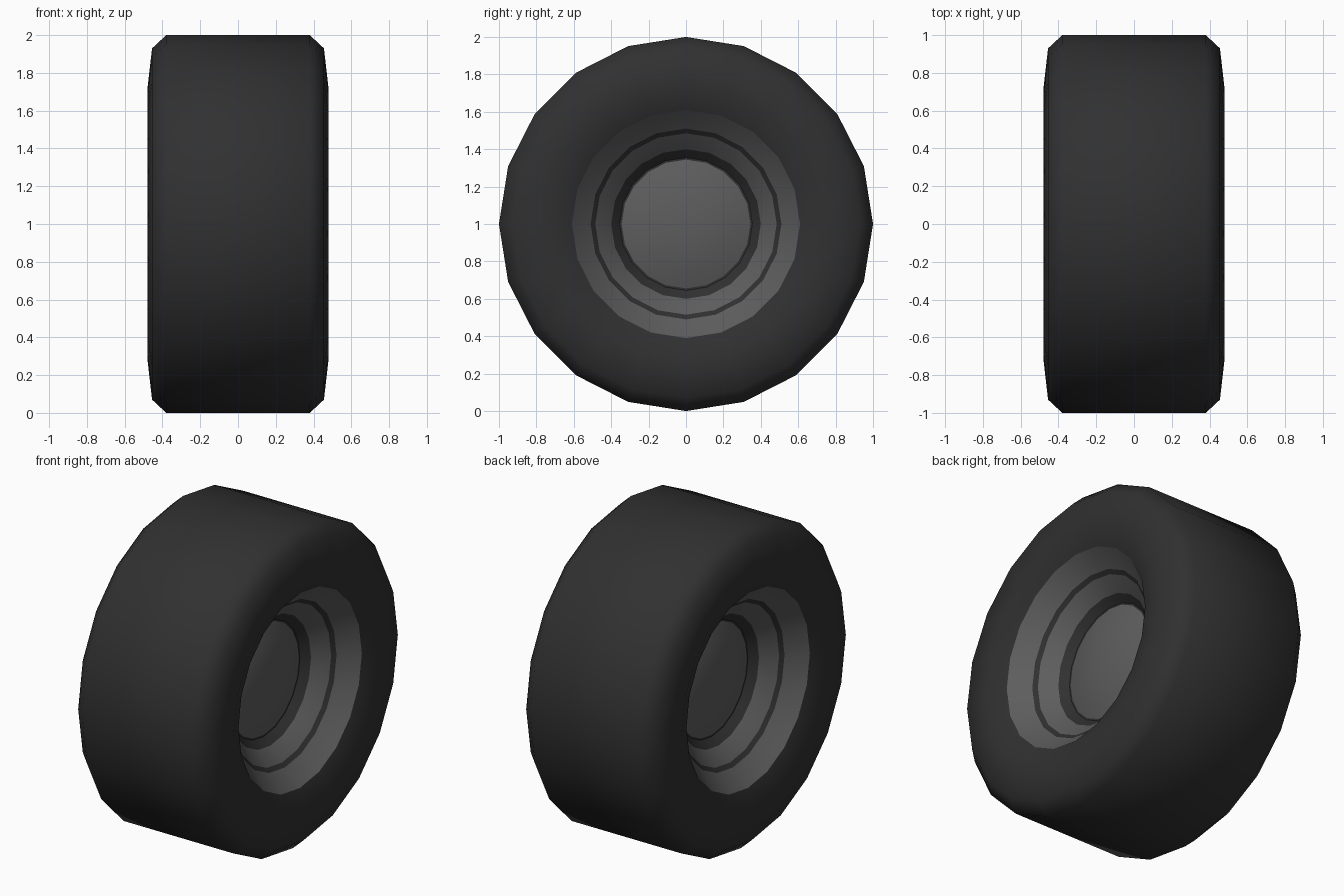
import bpy, bmesh, math

if "Cube" in bpy.data.objects:
    bpy.data.objects.remove(bpy.data.objects["Cube"])

def material(name, value):
    m = bpy.data.materials.new(name)
    m.diffuse_color = (value, value, value, 1)
    m.use_nodes = True
    m.node_tree.nodes["Principled BSDF"].inputs["Base Color"].default_value = m.diffuse_color
    return m

RUBBER = material("black rubber", 0.030)
METAL = material("grey metal", 0.110)
SIDES = 20

def lathe(name, profile, mats, index=None, close_end=False, angle=40, sides=SIDES):
    """Spin (x, radius) points around the wheel axle at z = 1."""
    bm = bmesh.new()
    rings = [[bm.verts.new((x, r * math.sin(2 * math.pi * i / sides),
                            1 + r * math.cos(2 * math.pi * i / sides)))
              for i in range(sides)] for x, r in profile]
    for k in range(len(rings) - 1):
        a, b = rings[k], rings[k + 1]
        for i in range(sides):
            j = (i + 1) % sides
            f = bm.faces.new((a[i], a[j], b[j], b[i]))
            f.material_index = index[k] if index else 0
    if close_end:
        bm.faces.new(rings[-1]).material_index = index[-1] if index else 0
    bm.normal_update()
    # surfaces of the dished wheel face outwards along the axle
    if close_end:
        for f in bm.faces:
            if f.normal.x * profile[0][0] < 0:
                f.normal_flip()
    else:
        bmesh.ops.recalc_face_normals(bm, faces=bm.faces)
    me = bpy.data.meshes.new(name)
    bm.to_mesh(me)
    bm.free()
    for m in mats:
        me.materials.append(m)
    ob = bpy.data.objects.new(name, me)
    bpy.context.collection.objects.link(ob)
    bpy.ops.object.select_all(action='DESELECT')
    ob.select_set(True)
    bpy.context.view_layer.objects.active = ob
    bpy.ops.object.shade_smooth_by_angle(angle=math.radians(angle))

# tyre: tread, bevelled shoulders and sidewalls
half = [(0.38, 1.0), (0.455, 0.93), (0.478, 0.73), (0.43, 0.61)]
lathe("tyre", [(-x, r) for x, r in reversed(half)] + half, [RUBBER], angle=60)

# dished rim with dark grooves, and domed hub cap, on both sides
rim = [(0.43, 0.61), (0.325, 0.51), (0.305, 0.485), (0.225, 0.40), (0.18, 0.355)]
hub = [(0.175, 0.36), (0.21, 0.25), (0.23, 0.12), (0.233, 0.03)]
for s, side in ((1, "right"), (-1, "left")):
    lathe(side + "_rim", [(s * x, r) for x, r in rim], [METAL, RUBBER], [0, 1, 0, 1], True)
    lathe(side + "_hub_cap", [(s * x, r) for x, r in hub], [METAL], None, True)
